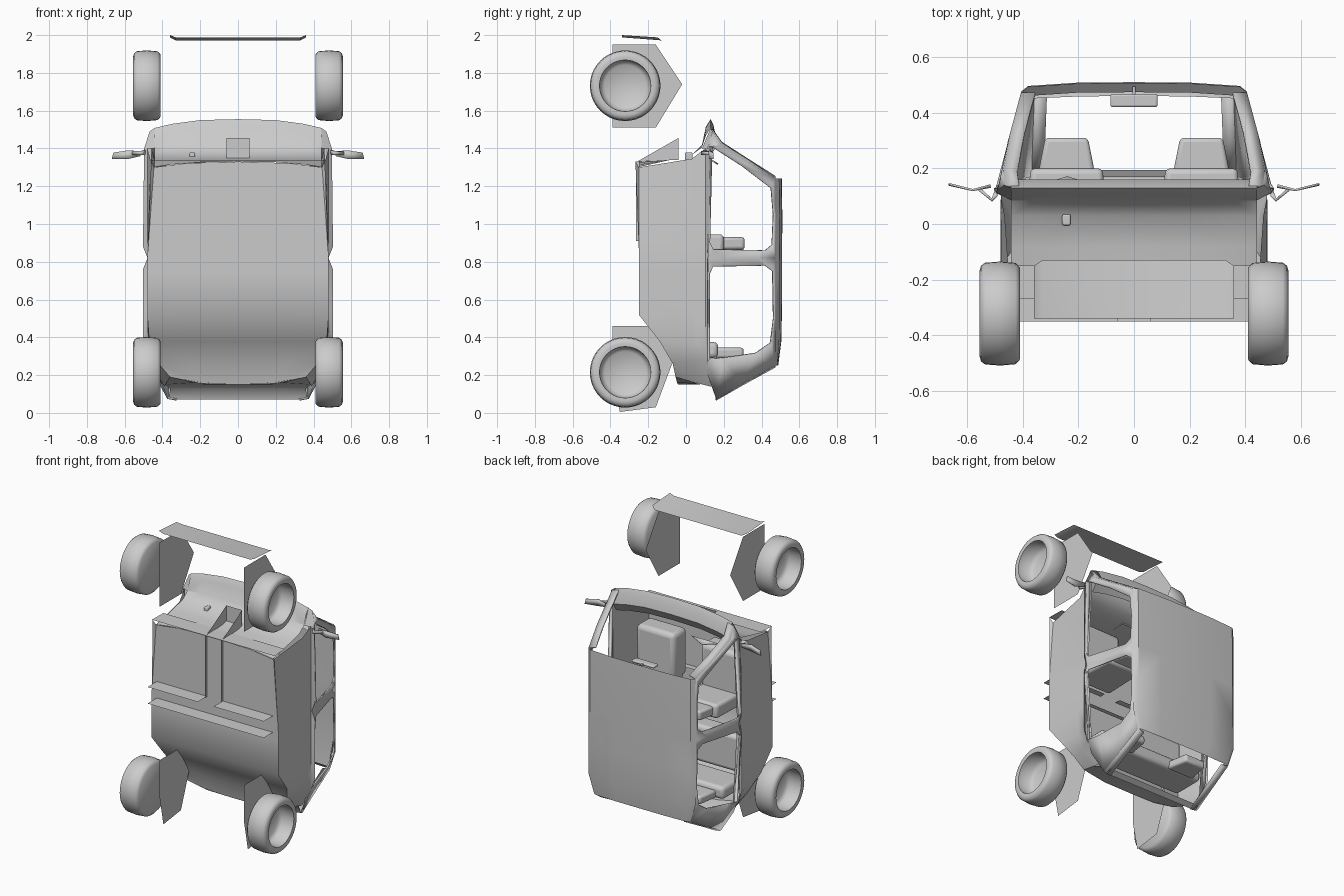
import bpy, bmesh, math
from mathutils import Vector

cube = bpy.data.objects.get("Cube")
if cube:
    bpy.data.objects.remove(cube, do_unlink=True)

grey = bpy.data.materials.new("plain grey")
grey.use_nodes = True
grey.diffuse_color = (0.6, 0.6, 0.6, 1)
grey.node_tree.nodes["Principled BSDF"].inputs["Base Color"].default_value = (0.6, 0.6, 0.6, 1)


def finish(name, bm, mirror=False, thickness=0, bevel=0, angle=35):
    """Turn a bmesh into a named, shaded object."""
    bmesh.ops.remove_doubles(bm, verts=bm.verts, dist=0.0005)
    bmesh.ops.recalc_face_normals(bm, faces=bm.faces)
    mesh = bpy.data.meshes.new(name)
    bm.to_mesh(mesh)
    bm.free()
    mesh.materials.append(grey)
    obj = bpy.data.objects.new(name, mesh)
    bpy.context.collection.objects.link(obj)
    if mirror:
        mod = obj.modifiers.new("mirror", 'MIRROR')
        mod.merge_threshold = 0.002
    if thickness:
        mod = obj.modifiers.new("thickness", 'SOLIDIFY')
        mod.thickness = thickness
    if bevel:
        mod = obj.modifiers.new("bevel", 'BEVEL')
        mod.width, mod.segments = bevel, 3
    bpy.ops.object.select_all(action='DESELECT')
    obj.select_set(True)
    bpy.context.view_layer.objects.active = obj
    bpy.ops.object.shade_smooth_by_angle(angle=math.radians(angle))
    return obj


def loft(name, *grids, closed=False, **options):
    """Skin faces between the rows of points of each grid."""
    bm = bmesh.new()
    for rows in grids:
        grid = [[bm.verts.new(p) for p in row] for row in rows]
        for a, b in zip(grid, grid[1:]):
            count = len(a)
            for i in range(count if closed else count - 1):
                j = (i + 1) % count
                bm.faces.new((a[i], a[j], b[j], b[i]))
    return finish(name, bm, **options)


def plate(name, points, **options):
    bm = bmesh.new()
    bm.faces.new([bm.verts.new(p) for p in points])
    return finish(name, bm, **options)


def block(name, low, high, taper=1.0, **options):
    """Box between two corners, narrowed in x towards +y."""
    bm = bmesh.new()
    bmesh.ops.create_cube(bm, size=1)
    low, high = Vector(low), Vector(high)
    for v in bm.verts:
        if v.co.y > 0:
            v.co.x *= taper
        v.co = (low + high) / 2 + v.co * (high - low)
    return finish(name, bm, **options)


def side_x(y, z):
    """Half width of the glasshouse, pinched at the foot of the middle pillar."""
    pinch = max(0, 1 - abs(z - .82) / .05) * max(0, 1 - (y - .115) / .3)
    return 0.503 - 0.27 * (y - 0.115) - 0.42 * max(0, 0.35 - z) - 0.3 * max(0, z - 1.38) - .024 * pinch


def on_side(points):
    return [(side_x(y, z), y, z) for y, z in points]


# Wheels: turned tyre with a recessed outer face
profile = [(.41, 0), (.41, .165), (.425, .182), (.48, .187), (.535, .183),
           (.55, .172), (.555, .155), (.553, .136), (.47, .132), (.45, .11), (.45, 0)]
for label, z in (("rear", .215), ("front", 1.732)):
    rings = []
    for x, r in profile:
        turns = [2 * math.pi * i / 40 for i in range(40)]
        rings.append([(x, -.322 + r * math.cos(t), z + r * math.sin(t)) for t in turns])
    loft(label + "_wheels", rings, closed=True, mirror=True, angle=50)

# Wheel well panels
front_well = [(-.39, 1.95), (-.16, 1.95), (-.02, 1.74), (-.16, 1.51), (-.39, 1.51)]
rear_well = [(-.39, .46), (-.16, .46), (-.07, .27), (-.16, .03), (-.35, .005), (-.39, .2)]
for label, outline in (("front", front_well), ("rear", rear_well)):
    plate(label + "_wheel_wells", [(.32, y, z) for y, z in outline], mirror=True)

# Nose panel with raised ends
loft("nose_panel", [[(0, -.34, 1.988), (.33, -.34, 1.988), (.36, -.34, 2)],
                    [(0, -.13, 1.972), (.33, -.13, 1.972), (.36, -.15, 1.988)]], mirror=True)

# Lower body: floor, upright sides with a flared waistline, and tail
lower = [(.445, -.25, 1.3), (.475, -.25, .9), (.48, -.25, .82), (.48, -.25, .75), (.48, -.25, .52),
         (.47, -.14, .38), (.42, -.07, .26), (.36, -.055, .19)]
belt = on_side([(.115, z) for z in (1.4, .88, .82, .76, .55, .36, .28)]) + [(.39, .14, .14)]
shoulder = [(min(x, .479), y - .012, z) for x, y, z in belt]
middle = [((a[0] + b[0]) / 2, .03, (a[2] + b[2]) / 2) for a, b in zip(lower, shoulder)]
middle[0] = (.465, .03, 1.345)
loft("lower_sides", [lower, middle, shoulder, belt], mirror=True, angle=40)
half = [(x * .6, y, z) for x, y, z in lower]
centre = [(0, y, z) for x, y, z in lower]
half[0], centre[0] = (.27, -.25, 1.322), (0, -.25, 1.33)
half[-1], centre[-1] = (.2, -.045, .155), (0, -.04, .15)
loft("floor", [lower, half, centre], mirror=True, angle=70)
tail = []
for f in (0, .55, 1):
    tail.append([(.36 * f, -.04 - .015 * f, .15 + .04 * f * f), (.385 * f, .08, .15),
                 (.36 * f, .14, .13), (.365 * f, .16, .07)])
loft("tail_panel", tail, mirror=True, angle=70)

# Side window frames: two joined rings around the openings
front_outer = [(.115, .82), (.2, .82), (.38, .82), (.475, .82), (.478, 1.05),
               (.473, 1.24), (.33, 1.33), (.19, 1.42), (.14, 1.49)]
front_inner = [(.118, .9), (.145, .865), (.42, .86), (.455, .89), (.462, 1.05),
               (.45, 1.19), (.3, 1.305), (.14, 1.41), (.118, 1.41)]
rear_outer = [(.115, .82), (.2, .82), (.38, .82), (.475, .82), (.475, .5),
              (.473, .25), (.3, .155), (.16, .075), (.115, .2)]
rear_inner = [(.118, .74), (.145, .777), (.42, .78), (.458, .75), (.465, .5),
              (.45, .37), (.37, .315), (.2, .29), (.118, .285)]
loft("side_window_frames", [on_side(front_outer), on_side(front_inner)],
     [on_side(rear_outer), on_side(rear_inner)], closed=True, mirror=True, thickness=.01, angle=45)

# Windscreen pillars and rear window pillars
for label, edge, dz in (("windscreen", front_outer[5:], .015), ("rear_window", rear_outer[5:8], -.01)):
    outside = on_side(edge)
    inside = [(x - .05, y, z + dz) for x, y, z in outside]
    loft(label + "_pillars", [outside, inside], mirror=True, thickness=.01)
loft("rear_window_sill", [[(0, .16, .07), (.365, .16, .07)], [(0, .195, .09), (.35, .195, .09)]],
     mirror=True)

# Roof with a folded front edge and a sloping rear edge
rows = []
for y, z, crown in ((.44, .28, .02), (.473, .25, .015), (.475, .38, .03), (.475, .6, .034),
                    (.475, .82, .034), (.476, 1.05, .034), (.473, 1.24, .034), (.44, 1.21, .034)):
    x = side_x(.475, z)
    rows.append([(x, y, z), (x - .025, y + crown * .6, z), (x * .5, y + crown * .95, z),
                 (0, y + crown, z)])
loft("roof", rows, mirror=True)

# Scuttle, firewall and the dashboard behind them
rows = []
for x, top in ((0, 1.555), (.2, 1.55), (.35, 1.53), (.442, 1.508)):
    drop = 1.555 - top
    rows.append([(x, .125, 1.4 - drop), (x, .16, top - .1), (x, .145, top - .03), (x, .13, top),
                 (x, .105, top - .04), (x, .085, 1.42 - drop * .3), (x, .03, 1.365),
                 (x, -.08, 1.34), (x, -.25, 1.33 - drop * .6)])
loft("scuttle", rows, mirror=True)
plate("scuttle_corners", [(.442, .13, 1.508), (.468, .14, 1.49), (.497, .115, 1.4), (.442, .085, 1.4)],
      mirror=True)

# Open tunnel mouth on the firewall and thin tunnel walls under the floor
mouth = [[(x, -.26, 1.33), (x, -.04, 1.455), (x, -.04, 1.34)] for x in (-.06, .06)]
for label, outline in zip(("right", "left"), mouth):
    plate("tunnel_mouth_" + label, outline)
plate("tunnel_mouth_back", [mouth[0][1], mouth[0][2], mouth[1][2], mouth[1][1]])
plate("tunnel_walls", [(.06, -.265, .91), (.06, -.265, 1.33), (.06, -.25, 1.33), (.06, -.25, .91)],
      mirror=True)

# Underfloor ledges and front crossmember
plate("upper_ledges", [(.06, -.35, .913), (.44, -.35, .913), (.44, -.21, .913), (.06, -.21, .913)],
      mirror=True)
plate("lower_ledge", [(-.44, -.35, .8), (.44, -.35, .8), (.44, -.21, .8), (-.44, -.21, .8)])
plate("crossmember", [(-.465, -.268, 1.336), (.465, -.268, 1.336), (.46, -.15, 1.338), (-.46, -.15, 1.338)])
plate("sill_flanges", [(.46, -.268, 1.336), (.476, -.25, .87), (.445, -.25, 1.3)], mirror=True)

# Seats
block("front_seat_cushions", (.1, -.16, .9), (.39, -.01, 1.22), mirror=True, bevel=.03)
block("front_seat_backs", (.1, -.12, .85), (.385, .2, .945), taper=.92, mirror=True, bevel=.02)
block("front_headrests", (.14, .18, .865), (.345, .31, .93), taper=.75, mirror=True, bevel=.015)
block("rear_bench_cushion", (-.4, -.15, .4), (.4, -.02, .65), bevel=.025)
block("rear_bench_back", (-.4, -.06, .29), (.4, .17, .375), bevel=.025)
block("rear_headrests", (.14, .15, .29), (.345, .305, .345), taper=.75, mirror=True, bevel=.015)

# Mirrors
block("rear_view_mirror", (-.085, .42, 1.222), (.085, .468, 1.24), bevel=.008)
block("rear_view_mirror_stem", (-.006, .46, 1.225), (.006, .495, 1.237))
loft("door_mirror_arms", [[(.49, .115, 1.365), (.49, .1, 1.39)], [(.51, .08, 1.365), (.51, .08, 1.385)],
                          [(.56, .12, 1.365), (.56, .12, 1.385)]], mirror=True, thickness=.012)
loft("door_mirrors", [[(.515, .13, 1.36), (.515, .135, 1.385)], [(.58, .118, 1.345), (.58, .118, 1.39)],
                      [(.668, .138, 1.345), (.66, .138, 1.378)]], mirror=True, thickness=.008)

# Brake cylinder and instrument hood on the driver side
block("brake_cylinder", (-.258, -.005, 1.335), (-.228, .035, 1.378), bevel=.006)
plate("instrument_hood", [(-.34, .14, 1.34), (-.24, .172, 1.32), (-.14, .14, 1.34)], thickness=.008)
